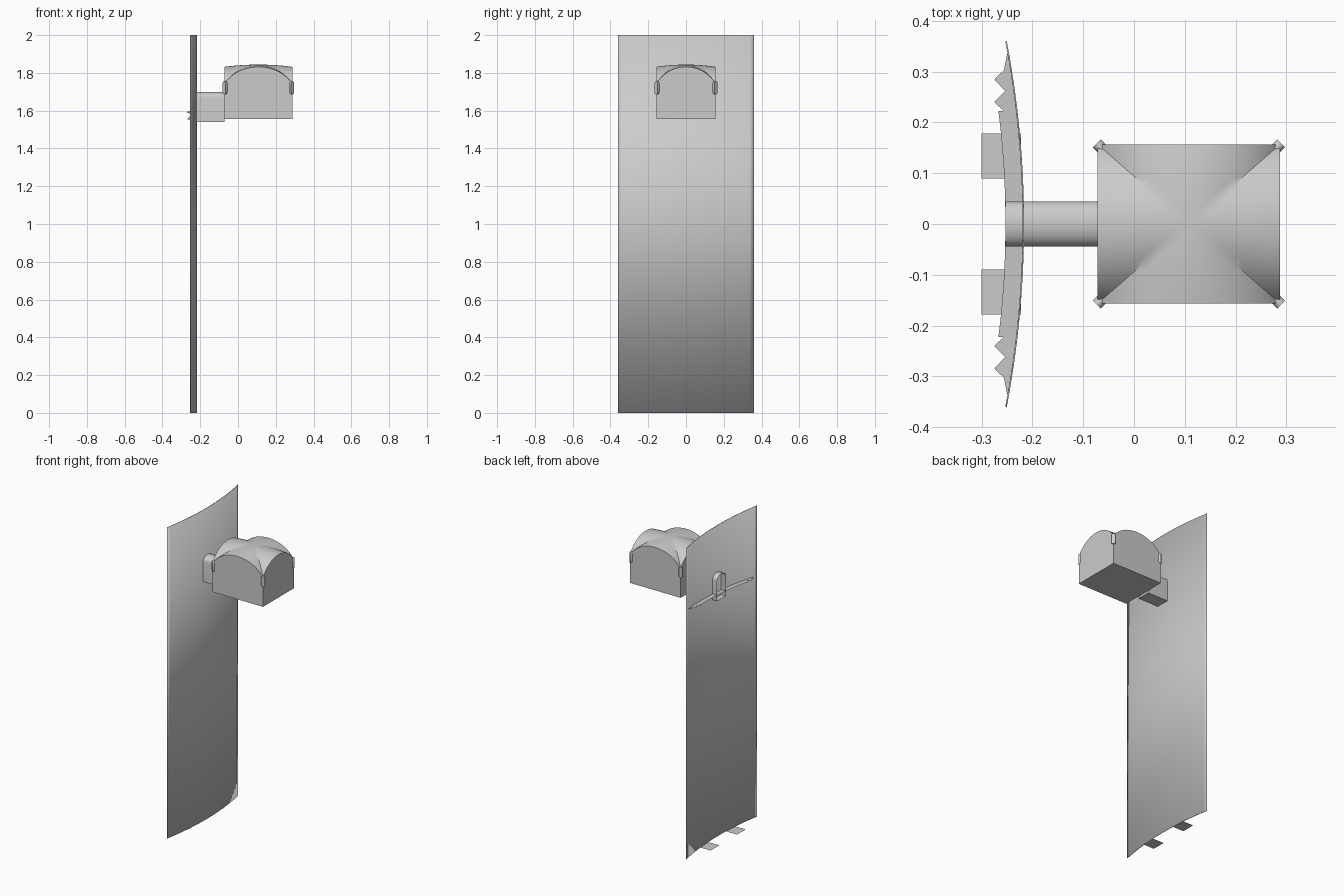
import bpy, bmesh, math
from mathutils import Matrix, Vector

if "Cube" in bpy.data.objects:
    bpy.data.objects.remove(bpy.data.objects["Cube"])


def make(name, bm, smooth=None, recalc=True):
    if recalc:
        bmesh.ops.recalc_face_normals(bm, faces=bm.faces[:])
    me = bpy.data.meshes.new(name)
    bm.to_mesh(me)
    bm.free()
    ob = bpy.data.objects.new(name, me)
    bpy.context.collection.objects.link(ob)
    if smooth:
        bpy.ops.object.select_all(action='DESELECT')
        ob.select_set(True)
        bpy.context.view_layer.objects.active = ob
        bpy.ops.object.shade_smooth_by_angle(angle=math.radians(smooth))
    return ob


def strip(bm, rows):
    """Skin consecutive rows of points with quads."""
    vs = [[bm.verts.new(p) for p in r] for r in rows]
    for a, b in zip(vs, vs[1:]):
        for i in range(len(a) - 1):
            bm.faces.new((a[i], a[i + 1], b[i + 1], b[i]))
    return vs


# Tall bowed back panel, a thin curved sheet
HALF = 0.36


def bow(y):
    return -0.218 - 0.034 * (y / HALF) ** 2


ys = [-HALF + 2 * HALF * i / 32 for i in range(33)]
bm = bmesh.new()
strip(bm, [[(bow(y), y, z) for y in ys] for z in (0, 2)])
panel = make("back_panel", bm, 30)
mod = panel.modifiers.new("thickness", 'SOLIDIFY')
mod.thickness = 0.003
mod.offset = 0

# Ragged horizontal rib behind the panel
edge = [(0, -0.253), (0.06, -0.254), (0.12, -0.257), (0.18, -0.262),
        (0.222, -0.267), (0.223, -0.257), (0.24, -0.275), (0.262, -0.254),
        (0.285, -0.275), (0.303, -0.256), (0.335, -0.25)]
edge = [(-y, x) for y, x in edge[:0:-1]] + edge
bm = bmesh.new()
strip(bm, [[(bow(y), y, 1.575 + 0.07 * y) for y, x in edge],
           [(x, y, 1.575 + 0.07 * y) for y, x in edge]])
make("back_rib", bm)

# Two flat foot tabs
for side, label in ((-1, "right"), (1, "left")):
    bm = bmesh.new()
    strip(bm, [[(x, side * y, 0) for y in (0.09, 0.178)] for x in (-0.3, bow(0.13))])
    make("foot_tab_" + label, bm)

# Arched arm that joins the panel and the box
prof = [(-0.044, 1.54), (-0.044, 1.67)]
prof += [(-0.044 * math.cos(math.pi * i / 12), 1.67 + 0.03 * math.sin(math.pi * i / 12))
         for i in range(1, 12)]
prof += [(0.044, 1.67), (0.044, 1.54), (-0.044, 1.54)]
bm = bmesh.new()
strip(bm, [[(x, y, z) for y, z in prof] for x in (-0.253, -0.072)])
bmesh.ops.remove_doubles(bm, verts=bm.verts[:], dist=1e-5)
make("arm", bm, 40)

# Box with arched walls and a cross-vaulted roof
CX, HX, HY, BOTTOM, SPRING, N = 0.108, 0.18, 0.157, 1.556, 1.742, 24


def arch(u):
    k = math.sqrt(1 - 0.88 ** 2)
    return (math.sqrt(1 - (0.88 * u) ** 2) - k) / (1 - k)


def roof(u, v):
    return SPRING + 0.09 * max(arch(u), arch(v)) + 0.012 * (1 - u * u) * (1 - v * v)


t = [-1 + 2 * i / N for i in range(N + 1)]
bm = bmesh.new()
grid = strip(bm, [[(CX + HX * u, HY * v, roof(u, v)) for u in t] for v in t])
# split quads along the valleys so the creases stay clean
for i in range(N):
    for pair in ((grid[i][i], grid[i + 1][i + 1]), (grid[i][N - i], grid[i + 1][N - i - 1])):
        bmesh.ops.connect_verts(bm, verts=list(pair))
rim = [grid[0], [r[-1] for r in grid], grid[-1][::-1], [r[0] for r in grid][::-1]]
corner = [bm.verts.new((s[0].co.x, s[0].co.y, BOTTOM)) for s in rim]
for i, side in enumerate(rim):
    bm.faces.new([corner[i]] + side + [corner[(i + 1) % 4]])
bm.faces.new(corner)
make("vaulted_box", bm, 30)

# Corner clips: small rounded plates set across each corner
for sx in (-1, 1):
    for sy in (-1, 1):
        bm = bmesh.new()
        ring = [(0.011 * math.cos(a), (0.024 if a < math.pi else -0.024) + 0.011 * math.sin(a))
                for a in [math.pi * (i + (0 if i < 7 else -1)) / 6 + (1e-6 if i >= 7 else -1e-6)
                          for i in range(14)]]
        face = bm.faces.new([bm.verts.new((-0.008, w, h)) for w, h in ring])
        ext = bmesh.ops.extrude_face_region(bm, geom=[face])
        bmesh.ops.translate(bm, vec=(0.016, 0, 0),
                            verts=[g for g in ext['geom'] if isinstance(g, bmesh.types.BMVert)])
        bm.transform(Matrix.Translation(Vector((CX + sx * (HX - 0.004), sy * (HY - 0.004), 1.721)))
                     @ Matrix.Rotation(math.atan2(sy, sx), 4, 'Z'))
        make("corner_clip_%s_%s" % ("right" if sx > 0 else "left", "back" if sy > 0 else "front"), bm, 40)
